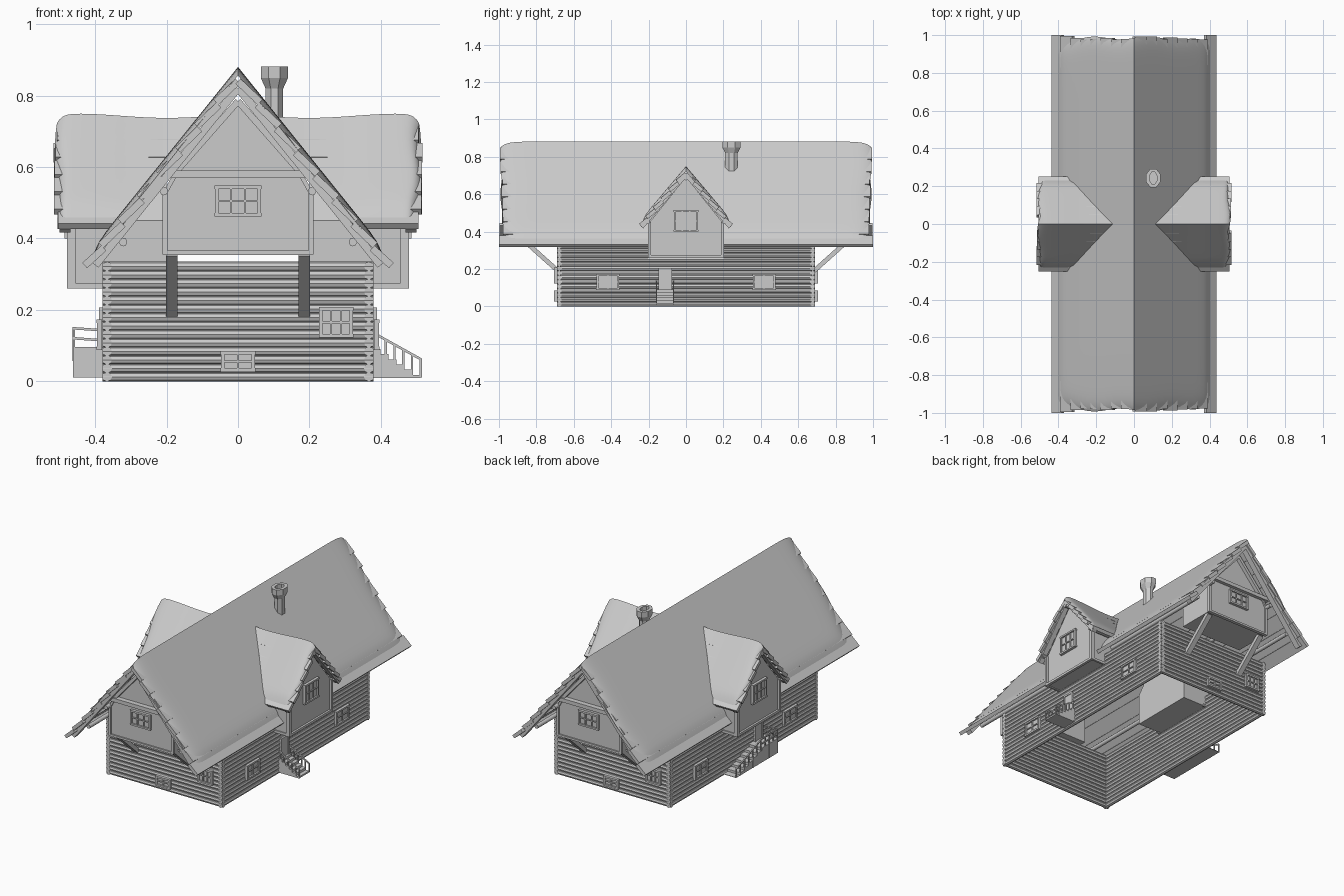
import bpy, bmesh, math, random
from mathutils import Vector as V, Matrix

if "Cube" in bpy.data.objects:
    bpy.data.objects.remove(bpy.data.objects["Cube"])

random.seed(4)
X, Y, Z = V((1, 0, 0)), V((0, 1, 0)), V((0, 0, 1))
RIDGE, EAVE_X, EAVE_Z = 0.865, 0.43, 0.33
roof_x = lambda z: EAVE_X * (RIDGE - z) / (RIDGE - EAVE_Z)


def finish(name, bm, both=False, smooth=False):
    """Make an object; both=True adds a copy turned half round."""
    if both:
        d = bmesh.ops.duplicate(bm, geom=bm.verts[:] + bm.edges[:] + bm.faces[:])
        vs = [g for g in d['geom'] if isinstance(g, bmesh.types.BMVert)]
        bmesh.ops.rotate(bm, verts=vs, cent=(0, 0, 0), matrix=Matrix.Rotation(math.pi, 3, 'Z'))
    bmesh.ops.recalc_face_normals(bm, faces=bm.faces[:])
    me = bpy.data.meshes.new(name)
    bm.to_mesh(me)
    bm.free()
    ob = bpy.data.objects.new(name, me)
    bpy.context.collection.objects.link(ob)
    if smooth:
        bpy.ops.object.select_all(action='DESELECT')
        ob.select_set(True)
        bpy.context.view_layer.objects.active = ob
        bpy.ops.object.shade_smooth_by_angle(angle=math.radians(40))
    return ob


def prism(bm, pts, vec):
    a = [bm.verts.new(p) for p in pts]
    b = [bm.verts.new(V(p) + V(vec)) for p in pts]
    n = len(a)
    bm.faces.new(a)
    bm.faces.new(b[::-1])
    for i in range(n):
        bm.faces.new((a[i], b[i], b[(i + 1) % n], a[(i + 1) % n]))


def beam(bm, p, q, side, w, t):
    """Square beam from p to q, w wide along side, t thick."""
    p, q = V(p), V(q)
    n = (q - p).cross(side).normalized() * t / 2
    s = V(side) * w / 2
    prism(bm, [p + s + n, p - s + n, p - s - n, p + s - n], q - p)


def box(bm, x0, x1, y0, y1, z0, z1):
    prism(bm, [(x0, y0, z0), (x1, y0, z0), (x1, y1, z0), (x0, y1, z0)], (0, 0, z1 - z0))


def log(bm, p, axis, length, r, n=8):
    """Round log centred on p."""
    u = Z
    v = u.cross(axis)
    a = [i * 2 * math.pi / n for i in range(n)]
    prism(bm, [V(p) - axis * length / 2 + (u * math.cos(k) + v * math.sin(k)) * r for k in a], axis * length)


def window(bm, c, u, out, w, h, cols=2):
    c = V(c)
    beam(bm, c - Z * h / 2, c + Z * h / 2, u, w, 0.012)
    c = c + out * 0.008
    for s in (-1, 1):
        e = c + u * s * w / 2
        beam(bm, e - Z * h / 2, e + Z * h / 2, u, 0.01, 0.014)
        e = c + Z * s * h / 2
        beam(bm, e - u * (w / 2 + .006), e + u * (w / 2 + .006), Z, 0.01, 0.016)
    for i in range(1, cols):
        e = c + u * (i / cols - .5) * w
        beam(bm, e - Z * h / 2, e + Z * h / 2, u, 0.006, 0.008)
    beam(bm, c - u * w / 2, c + u * w / 2, Z, 0.006, 0.008)


# log walls, open below
bm = bmesh.new()
for i in range(14):
    z = 0.012 + i * 0.0238
    log(bm, (0.367, 0, z), Y, 1.38, 0.0135)
    log(bm, (0, -0.677, z), X, 0.76, 0.0135)
finish("log_walls", bm, True, True)

# main roof boards in overlapping rows
bm = bmesh.new()
for s in (-1, 1):
    for i in range(8):
        t0, t1 = i / 8, min((i + 1.15) / 8, 1)
        pt = lambda t, dz: (s * EAVE_X * t, 0, RIDGE - (RIDGE - EAVE_Z) * t + dz)
        ln = 1 if i == 7 else random.uniform(0.975, 0.998)
        beam(bm, pt(t0, -0.024), pt(t1, -0.006), Y, 2 * ln, 0.02)
finish("roof_boards", bm)


def snow(name, point, nu, nv, both=False):
    bm = bmesh.new()
    g = [[bm.verts.new(point(2 * i / nu - 1, 2 * j / nv - 1)) for j in range(nv + 1)] for i in range(nu + 1)]
    for i in range(nu):
        for j in range(nv):
            bm.faces.new((g[i][j], g[i + 1][j], g[i + 1][j + 1], g[i][j + 1]))
    return finish(name, bm, both, True)


# smooth covering over the main roof
def main_point(u, v):
    u = math.sin(u * math.pi / 2)
    x = 0.41 * v
    y = u * (0.985 - 0.04 * v ** 6 + 0.008 * math.sin(9 * v))
    z = RIDGE - abs(x) * (RIDGE - EAVE_Z) / EAVE_X
    return x, y, z + 0.024 * (1 - abs(u) ** 30) * (1 - v ** 30) - 0.008


snow("roof_cover", main_point, 40, 40)

# dormer roof boards
DZ, DY, DE = 0.73, 0.245, 0.44
bm = bmesh.new()
for s in (-1, 1):
    for i in range(6):
        t0, t1 = i / 6, min((i + 1.15) / 6, 1)
        x1 = random.uniform(0.503, 0.518)
        x0 = roof_x(DZ - (DZ - DE) * (i + .5) / 6)
        pt = lambda t, dz: ((x0 + x1) / 2, s * DY * t, DZ - (DZ - DE) * t + dz)
        beam(bm, pt(t0, -0.022), pt(t1, -0.006), X, x1 - x0, 0.02)
finish("dormer_roof_boards", bm, True)


# smooth covering over the dormers
def dormer_point(u, v):
    y = 0.238 * v
    z = DZ - abs(y) * (DZ - DE) / DY
    x0 = roof_x(z) - 0.01
    x1 = 0.508 - 0.02 * v ** 4 + 0.005 * math.sin(8 * v)
    f = math.sin((u + 1) * math.pi / 4)
    x = x0 + (x1 - x0) * f
    lift = (0.022 + 0.006 * math.cos(12 * (x - .46))) * (1 - f ** 30) * (1 - v ** 20)
    return x, y, z + lift - 0.008


snow("dormer_cover", dormer_point, 24, 24, True)

# dormer rooms with trim
bm = bmesh.new()
prism(bm, [(0.2, -.195, .265), (0.2, .195, .265), (0.2, .195, .45), (0.2, 0, .69), (0.2, -.195, .45)], (0.268, 0, 0))
finish("dormer_room", bm, True)
bm = bmesh.new()
beam(bm, (.472, -.2, .267), (.472, .2, .267), X, .016, .014)
for s in (-1, 1):
    box(bm, .455, .48, s * .195 - .008, s * .195 + .008, .26, .45)
    box(bm, .34, .48, s * .195 - .006, s * .195 + .006, .26, .275)
    log(bm, (.40, s * .205, .452), X, .19, .013)
    beam(bm, (.485, 0, .70), (.485, s * .235, .422), X, .03, .016)
log(bm, (.42, 0, .685), X, .17, .012)
finish("dormer_trim", bm, True)

# gable rooms jutting out on both ends
bm = bmesh.new()
prism(bm, [(-.205, -.9, .36), (.205, -.9, .36), (.205, -.9, .53), (.178, -.9, .572), (-.178, -.9, .572), (-.205, -.9, .53)], (0, .23, 0))
prism(bm, [(-.178, -.89, .572), (.178, -.89, .572), (0, -.89, .775)], (0, .02, 0))
finish("gable_room", bm, True)
bm = bmesh.new()
beam(bm, (-.22, -.905, .58), (.22, -.905, .58), Y, .03, .022)
beam(bm, (-.21, -.898, .36), (.21, -.898, .36), Y, .02, .012)
for s in (-1, 1):
    box(bm, s * .205 - .007, s * .205 + .007, -.908, -.89, .355, .53)
    beam(bm, (s * .205, -.899, .527), (s * .178, -.899, .575), Y, .018, .012)
    beam(bm, (0, -.9, .785), (s * .18, -.9, .58), Y, .025, .018)
    # rafters just under the roof edge
    beam(bm, (0, -.955, .822), (s * .40, -.955, .325), Y, .035, .022)
    # slanted brackets
    beam(bm, (s * .186, -.685, .19), (s * .186, -.875, .36), X, .032, .024)
finish("gable_trim_and_brackets", bm, True)

# long round roof poles
bm = bmesh.new()
for x, z in ((.322, .39), (.208, .533), (-.322, .39), (-.208, .533)):
    log(bm, (x, 0, z), Y, 1.88, .012, 10)
finish("roof_poles", bm, smooth=True)

# windows and doors
bm = bmesh.new()
window(bm, (.275, -.691, .165), X, -Y, .085, .075, 3)
window(bm, (0, -.691, .055), X, -Y, .085, .048)
window(bm, (0, -.902, .505), X, -Y, .12, .078, 3)
window(bm, (.471, 0, .457), Y, X, .12, .105, 3)
for y in (-.418, .418):
    window(bm, (.381, y, .13), Y, X, .112, .075, 2)
finish("windows", bm, True)
bm = bmesh.new()
for x, y in ((.38, -.112), (-.38, -.13)):
    box(bm, x - .006, x + .006, y - .03, y + .03, .09, .2)
    for s in (-1, 1):
        box(bm, x - .01, x + .01, y + s * .031 - .005, y + s * .031 + .005, .09, .2)
    box(bm, x - .01, x + .01, y - .036, y + .036, .195, .206)
finish("doors", bm)

# right stairs, going straight out
bm = bmesh.new()
for i in range(6):
    x = .375 + i * .0225
    box(bm, x, x + .0245, -.16, -.065, .008, .09 - i * .0145)
for y in (-.158, -.067):
    beam(bm, (.38, y, .135), (.515, y, .06), Y, .007, .007)
    for i in range(6):
        x = .39 + i * .0245
        box(bm, x - .003, x + .003, y - .003, y + .003, .01, .13 - i * .0137)
finish("right_stairs", bm)

# left porch, stairs running along the wall
bm = bmesh.new()
box(bm, -.462, -.37, -.2, -.05, .01, .095)
for i in range(6):
    y = -.05 + i * .04
    box(bm, -.462, -.37, y, y + .042, .01, .08 - i * .0135)
for z in (.12, .148):
    beam(bm, (-.46, -.2, z), (-.46, -.05, z), X, .007, .007)
    beam(bm, (-.46, -.198, z), (-.375, -.198, z - .006), Y, .007, .007)
beam(bm, (-.46, -.05, .148), (-.46, .19, .06), X, .007, .007)
for i in range(11):
    y = -.198 + i * .0385
    top = .15 if y < -.05 else .148 - (y + .05) * .37
    box(bm, -.463, -.457, y - .003, y + .003, .01, top)
finish("left_stairs", bm)

# flared eight-sided chimney with a hollow top
bm = bmesh.new()
rings = []
for z, rx, ry in ((.68, .025, .034), (.82, .025, .034), (.85, .039, .05), (.882, .039, .05), (.882, .02, .032), (.83, .02, .032)):
    rings.append([bm.verts.new((.102 + rx * math.cos(a) * 1.06, .243 + ry * math.sin(a) * 1.06, z))
                  for a in [(k + .5) * math.pi / 4 for k in range(8)]])
for a, b in zip(rings, rings[1:]):
    for k in range(8):
        bm.faces.new((a[k], a[(k + 1) % 8], b[(k + 1) % 8], b[k]))
bm.faces.new(rings[-1])
bm.faces.new(rings[0][::-1])
finish("chimney", bm)
